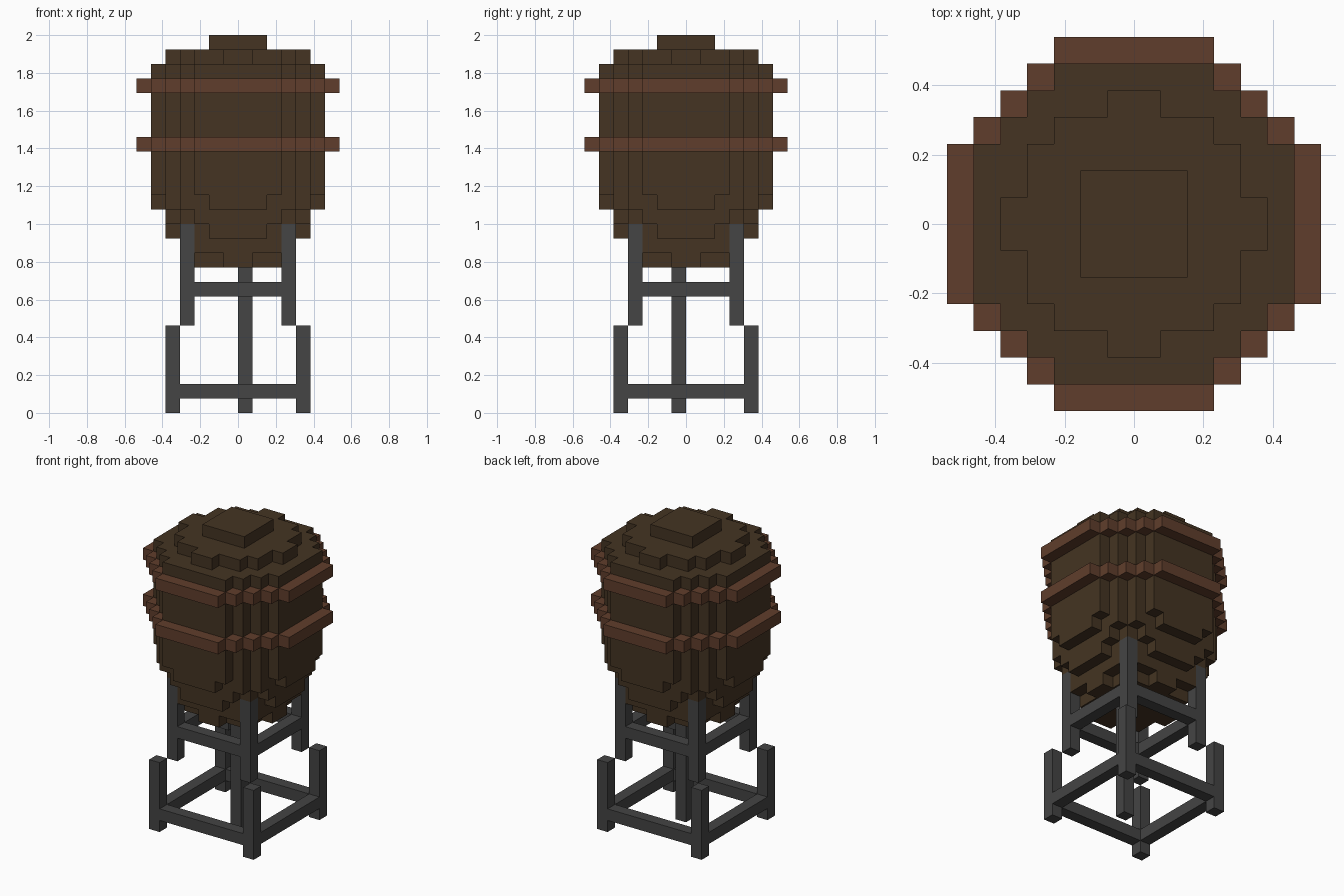
import bpy, bmesh, math

U = 2 / 26  # size of one block

if "Cube" in bpy.data.objects:
    bpy.data.objects.remove(bpy.data.objects["Cube"])


def material(name, rgb):
    m = bpy.data.materials.new(name)
    m.use_nodes = True
    col = (*rgb, 1)
    m.diffuse_color = col
    m.node_tree.nodes["Principled BSDF"].inputs["Base Color"].default_value = col
    return m


wood = material("dark_wood", (0.058, 0.034, 0.016))
hoop = material("rusty_copper", (0.117, 0.048, 0.025))
iron = material("dark_iron", (0.058, 0.058, 0.058))


def finish(name, bm, mat):
    bmesh.ops.recalc_face_normals(bm, faces=bm.faces)
    me = bpy.data.meshes.new(name)
    bm.to_mesh(me)
    bm.free()
    me.materials.append(mat)
    ob = bpy.data.objects.new(name, me)
    bpy.context.collection.objects.link(ob)
    return ob


def block_disc(name, radius, z0, z1, mat):
    """Disc with a stepped outline of whole blocks, extruded from z0 to z1."""
    quarter = []  # outline from the +x side round to the +y side
    for row in range(8):
        w = sum(math.hypot(c + 0.5, row + 0.5) <= radius for c in range(8))
        if w == 0:
            break
        if quarter and quarter[-1][0] == w:
            quarter[-1] = (w, row + 1)
        else:
            if quarter:
                quarter.append((w, row))
            quarter.append((w, row + 1))
    ring = []
    for turn in range(4):
        for x, y in quarter:
            for _ in range(turn):
                x, y = -y, x
            ring.append((x, y))
    bm = bmesh.new()
    face = bm.faces.new([bm.verts.new((x * U, y * U, z0 * U)) for x, y in ring])
    ext = bmesh.ops.extrude_face_region(bm, geom=[face], use_keep_orig=True)
    top = [g for g in ext["geom"] if isinstance(g, bmesh.types.BMVert)]
    bmesh.ops.translate(bm, verts=top, vec=(0, 0, (z1 - z0) * U))
    return finish(name, bm, mat)


def box(name, lo, hi, mat):
    bm = bmesh.new()
    bmesh.ops.create_cube(bm, size=1)
    for v in bm.verts:
        v.co = [(lo[i] if v.co[i] < 0 else hi[i]) * U for i in range(3)]
    return finish(name, bm, mat)


# Tank: rounded bowl, straight wall and stepped lid
for name, radius, z0, z1 in [
    ("bowl_bottom", 3.6, 10, 11), ("bowl_lower", 4.4, 11, 12),
    ("bowl_middle", 4.9, 12, 13), ("bowl_upper", 5.4, 13, 14),
    ("bowl_rim", 5.8, 14, 15), ("tank_wall", 6.2, 15, 24),
    ("lid", 4.6, 24, 25), ("lid_cap", 2.3, 25, 26),
]:
    block_disc(name, radius, z0, z1, wood)

# Hoops around the tank
block_disc("lower_hoop", 7.0, 18, 19, hoop)
block_disc("upper_hoop", 7.0, 22, 23, hoop)

# Stand: two stacked square frames, each with four legs and four rails
for tier, a, z0, z1, rail in [("lower", 4, 0, 6, 1), ("upper", 3, 6, 13, 8)]:
    b = a + 1
    for sx, side in [(1, "left"), (-1, "right")]:
        for sy, end in [(-1, "front"), (1, "back")]:
            xs, ys = sorted((sx * a, sx * b)), sorted((sy * a, sy * b))
            box(f"{tier}_leg_{end}_{side}", (xs[0], ys[0], z0), (xs[1], ys[1], z1), iron)
    for s, end, side in [(-1, "front", "right"), (1, "back", "left")]:
        c, d = sorted((s * a, s * b))
        box(f"{tier}_rail_{end}", (-a, c, rail), (a, d, rail + 1), iron)
        box(f"{tier}_rail_{side}", (c, -a, rail), (d, a, rail + 1), iron)

# Drain pipe under the tank
box("drain_pipe", (0, -1, 0), (1, 0, 10), iron)
